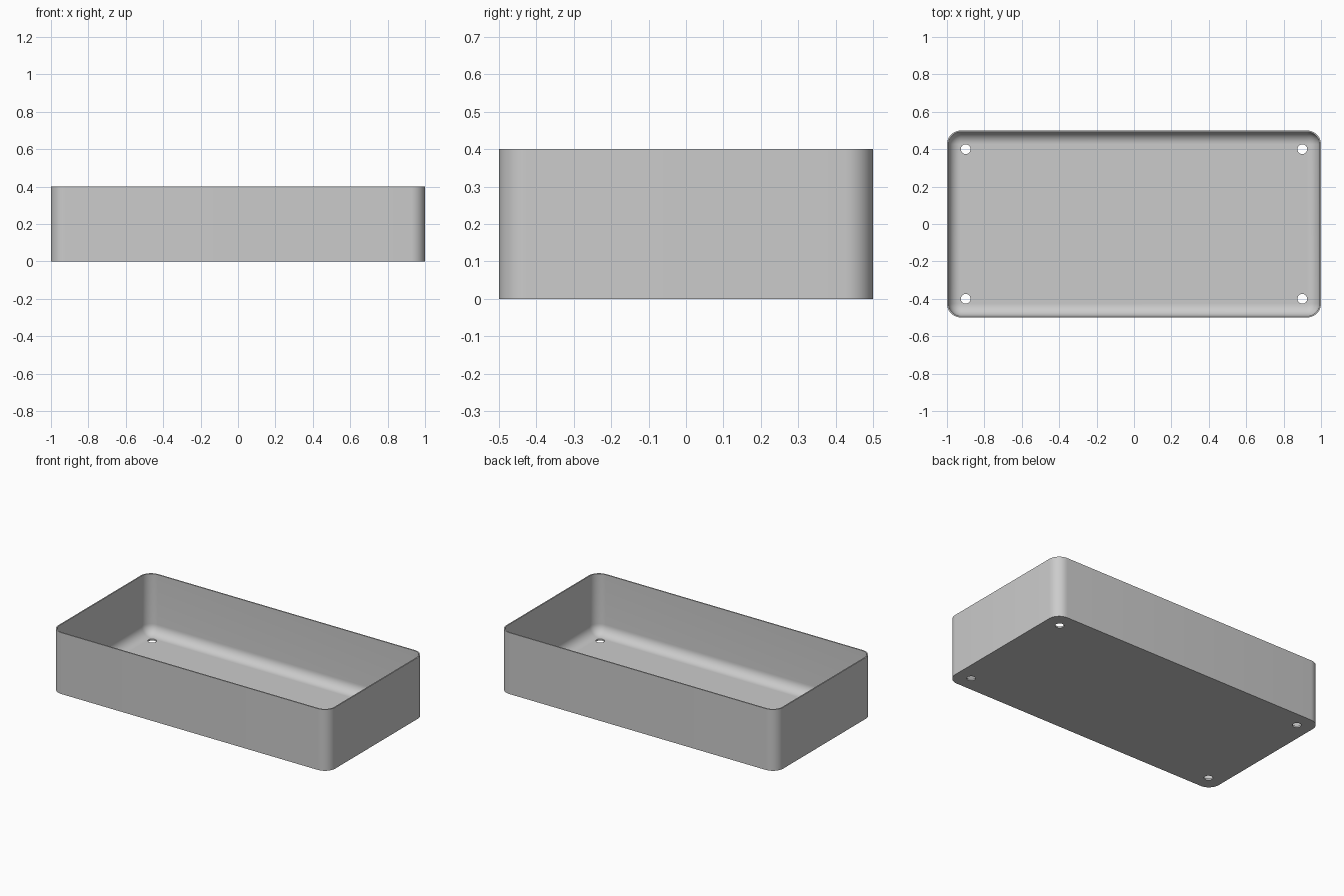
import bpy, bmesh
from math import sin, cos, pi

if "Cube" in bpy.data.objects:
    bpy.data.objects.remove(bpy.data.objects["Cube"])

HALF_X, HALF_Y, HEIGHT = 1.0, 0.5, 0.4
CORNER, WALL, FLOOR, STEPS = 0.075, 0.008, 0.01, 10
FILLET = CORNER - WALL - 0.003

grey = bpy.data.materials.new("light grey")
grey.use_nodes = True
colour = (0.6, 0.6, 0.6, 1)
grey.diffuse_color = colour
grey.node_tree.nodes["Principled BSDF"].inputs["Base Color"].default_value = colour


def ring(bm, inset, z):
    """Rounded rectangle, pulled in from the outer outline."""
    r = CORNER - inset
    verts = []
    for i, (sx, sy) in enumerate([(1, 1), (-1, 1), (-1, -1), (1, -1)]):
        for k in range(STEPS + 1):
            a = (i + k / STEPS) * pi / 2
            verts.append(bm.verts.new((sx * (HALF_X - CORNER) + r * cos(a),
                                       sy * (HALF_Y - CORNER) + r * sin(a), z)))
    return verts


# Tray shell: outer wall, rim, inner wall and rounded inner floor edge
bm = bmesh.new()
levels = [(0, 0), (0, HEIGHT), (WALL, HEIGHT)]
for k in range(STEPS + 1):
    a = k / STEPS * pi / 2
    levels.append((WALL + FILLET * (1 - cos(a)), FLOOR + FILLET * (1 - sin(a))))
rings = [ring(bm, *level) for level in levels]
for low, high in zip(rings, rings[1:]):
    for i in range(len(low)):
        j = (i + 1) % len(low)
        bm.faces.new((low[i], low[j], high[j], high[i]))
bm.faces.new(rings[0][::-1])
bm.faces.new(rings[-1])
mesh = bpy.data.meshes.new("tray")
bm.to_mesh(mesh)
bm.free()
tray = bpy.data.objects.new("tray", mesh)
bpy.context.collection.objects.link(tray)
mesh.materials.append(grey)

# Four screw holes through the floor
for x in (-0.9, 0.9):
    for y in (-0.4, 0.4):
        bpy.ops.mesh.primitive_cylinder_add(vertices=32, radius=0.026, depth=0.1, location=(x, y, 0))
        cutter = bpy.context.object
        cutter.name = "hole_cutter"
        cutter.data.materials.append(grey)
        cutter.hide_render = True
        cutter.hide_set(True)
        hole = tray.modifiers.new("screw hole", "BOOLEAN")
        hole.operation = "DIFFERENCE"
        hole.solver = "EXACT"
        hole.object = cutter

# Apply the holes, drop the cutters and smooth the rounded parts
bpy.context.view_layer.update()
graph = bpy.context.evaluated_depsgraph_get()
finished = bpy.data.meshes.new_from_object(tray.evaluated_get(graph))
tray.modifiers.clear()
tray.data = finished
for ob in [o for o in bpy.data.objects if o.name.startswith("hole_cutter")]:
    bpy.data.objects.remove(ob)
bpy.ops.object.select_all(action="DESELECT")
tray.select_set(True)
bpy.context.view_layer.objects.active = tray
bpy.ops.object.shade_smooth_by_angle(angle=pi / 6)
